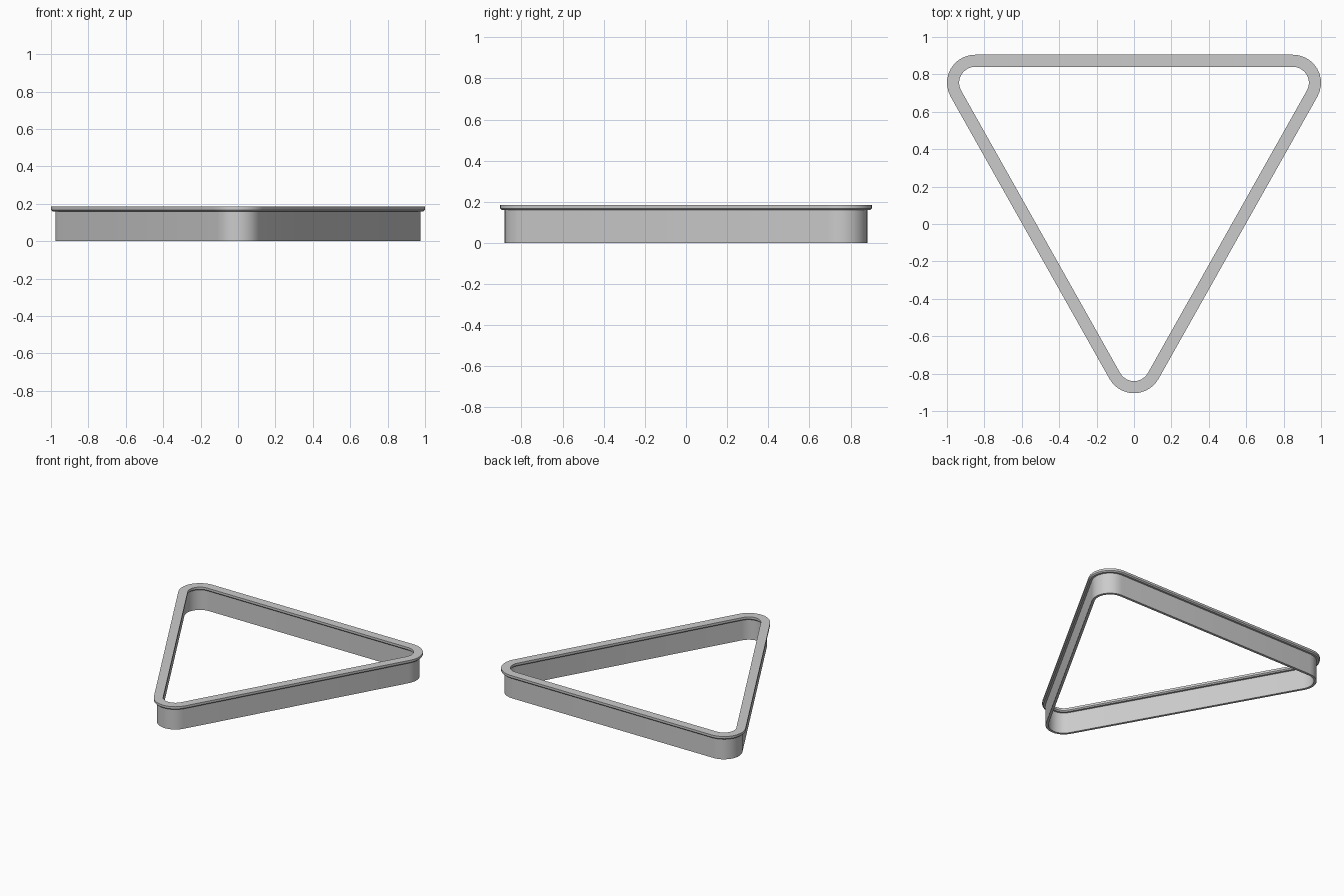
import bpy, bmesh, math
from mathutils import Vector

if "Cube" in bpy.data.objects:
    bpy.data.objects.remove(bpy.data.objects["Cube"])

CORNERS = [Vector((0.85, 0.755)), Vector((-0.85, 0.755)), Vector((0, -0.755))]
RADIUS, SEGS = 0.15, 10


def outline(inset):
    """Rounded triangle, counter-clockwise, shrunk by inset."""
    pts = []
    for i, c in enumerate(CORNERS):
        d0 = c - CORNERS[i - 1]
        d1 = CORNERS[(i + 1) % 3] - c
        start = math.atan2(-d0.x, d0.y)
        sweep = (math.atan2(-d1.x, d1.y) - start) % (2 * math.pi)
        for k in range(SEGS + 1):
            a = start + sweep * k / SEGS
            pts.append(c + (RADIUS - inset) * Vector((math.cos(a), math.sin(a))))
    return pts


def frame(name, profile):
    """Sweep a closed (inset, z) profile around the triangle."""
    bm = bmesh.new()
    rings = [[bm.verts.new((p.x, p.y, z)) for p in outline(i)] for i, z in profile]
    n = len(rings[0])
    for r, ring in enumerate(rings):
        nxt = rings[(r + 1) % len(rings)]
        for k in range(n):
            j = (k + 1) % n
            bm.faces.new((ring[k], ring[j], nxt[j], nxt[k]))
    bmesh.ops.recalc_face_normals(bm, faces=bm.faces)
    me = bpy.data.meshes.new(name)
    bm.to_mesh(me)
    bm.free()
    ob = bpy.data.objects.new(name, me)
    bpy.context.collection.objects.link(ob)
    bpy.context.view_layer.objects.active = ob
    ob.select_set(True)
    bpy.ops.object.shade_smooth_by_angle(angle=math.radians(25))
    ob.select_set(False)


# One piece: thin wall with a lip overhanging both sides, chamfered underneath
frame("triangle_rack", [
    (0.023, 0.0), (0.023, 0.16), (0.008, 0.16), (0.0, 0.168), (0.0, 0.185),
    (0.065, 0.185), (0.065, 0.168), (0.057, 0.16), (0.042, 0.16), (0.042, 0.0)])
